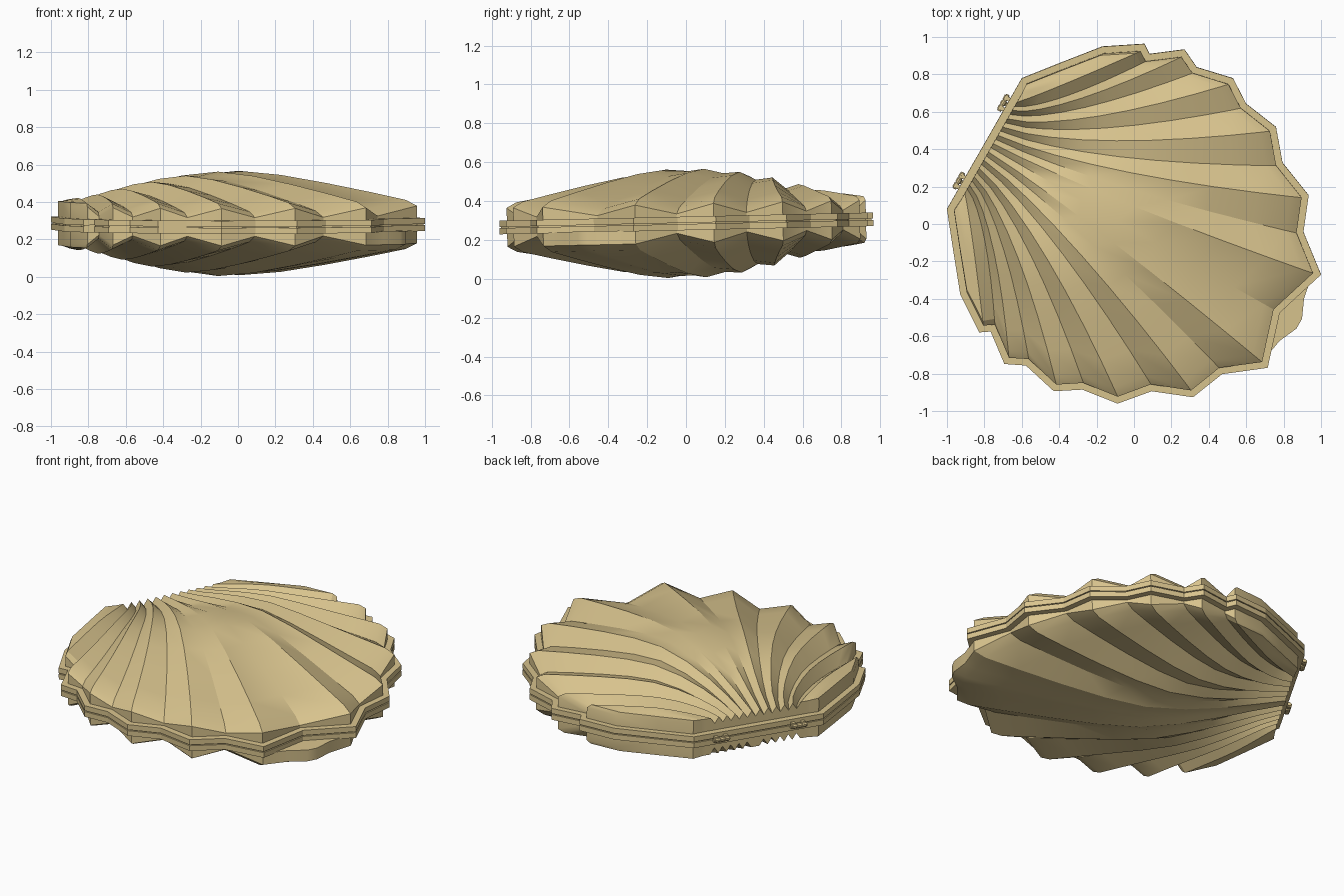
import bpy, bmesh, math
from mathutils import Matrix, Vector

if "Cube" in bpy.data.objects:
    bpy.data.objects.remove(bpy.data.objects["Cube"])

# One sandy colour for everything
sand = bpy.data.materials.new("sand_tan")
sand.diffuse_color = (0.69, 0.55, 0.27, 1)
sand.use_nodes = True
sand.node_tree.nodes["Principled BSDF"].inputs["Base Color"].default_value = sand.diffuse_color

# Shell frame: x runs from hinge to lip, y along the hinge, z = 0 on the seam
FRAME = (Matrix.Translation((0, 0, 0.285)) @ Matrix.Rotation(0.022, 4, 'X')
         @ Matrix.Translation((-0.80, 0.43, 0)) @ Matrix.Rotation(math.radians(-29.8), 4, 'Z'))

# Half of the scalloped rim: lip centre groove, then ridge/groove pairs, then plain flank
HALF = [(1.82, 0), (1.91, .287), (1.715, .438), (1.642, .622), (1.434, .704),
        (1.309, .852), (1.108, .881), (.98, .964), (.782, .919), (.678, .969),
        (.528, .855), (.478, .889), (.289, .764), (.134, .572), (0, .403)]
N = len(HALF)
OUTLINE = [(t, -s) for t, s in HALF[:0:-1]] + HALF
PEAK = [.27, .28, .255, .26, .218, .227, .17, .19, .128, .158, .092, .14, .132, .125, .115]
ROWS = [0, .1, .2, .32, .45, .58, .72, .86, .965, 1]


def finish(bm, name, smooth=None):
    bmesh.ops.recalc_face_normals(bm, faces=bm.faces)
    bm.transform(FRAME)
    me = bpy.data.meshes.new(name)
    bm.to_mesh(me)
    bm.free()
    ob = bpy.data.objects.new(name, me)
    bpy.context.collection.objects.link(ob)
    me.materials.append(sand)
    if smooth:
        bpy.ops.object.select_all(action='DESELECT')
        ob.select_set(True)
        bpy.context.view_layer.objects.active = ob
        bpy.ops.object.shade_smooth_by_angle(angle=math.radians(smooth))
    return ob


def inset(points, d):
    """Mitred inward offset of a counter-clockwise outline."""
    out = []
    for i, p in enumerate(points):
        p = Vector(p)
        a = (p - Vector(points[i - 1])).normalized()
        b = (Vector(points[(i + 1) % len(points)]) - p).normalized()
        na, nb = Vector((-a.y, a.x)), Vector((-b.y, b.x))
        m = (na + nb).normalized()
        out.append(p + m * d / max(m.dot(na), 0.6))
    return out


def height(u, start, peak, end):
    um = .48
    if u < um:
        return start + (peak - start) * math.sin(math.pi / 2 * u / um) ** 1.1
    return end + (peak - end) * (1 - ((u - um) / (1 - um)) ** 1.25)


def column(end, k, sign, centre_ridge=False):
    """Points along one ridge or groove from hinge to edge."""
    ridge = k % 2 == 1 or k > 11 or centre_ridge
    s0 = sign * (.0255 * k if k <= 11 else .28 + .017 * (k - 11))
    t0 = .04
    h0, h1 = (.112, .118) if ridge else (.075, .068)
    pts = []
    for u in ROWS:
        t = t0 + (end[0] - t0) * u
        s = s0 + (end[1] - s0) * u ** (1.32 if k < 11 else 1.05)
        h = height(u, h0, PEAK[k], h1)
        pts.append(Vector((t, s, h - (.018 if u == 1 else 0))))
    return pts


def shell(name, flip, tab):
    ends = inset(OUTLINE, .036)
    cols = []
    for i, e in enumerate(ends):
        k = abs(i - (N - 1))
        sign = 1 if i > N - 1 else -1
        if k == 0 and tab:
            # thumb lip: the lower shell swells out at the centre
            for t, s in ((1.895, -.13), (1.94, -.03), (1.94, .03), (1.895, .13)):
                c = column((t, s), 0, 1, True)
                for p, u in zip(c, ROWS):
                    p.y += s * .08 * (1 - u)
                cols.append(c)
        else:
            cols.append(column(e, k, sign))
    bm = bmesh.new()
    grid = [[bm.verts.new(p) for p in c] for c in cols]
    for a, b in zip(grid, grid[1:]):
        for j in range(len(ROWS) - 1):
            bm.faces.new((a[j], b[j], b[j + 1], a[j + 1]))
    # side wall down to the rim, then a closing face
    edge = [e for e in bm.edges if e.is_boundary]
    new = bmesh.ops.extrude_edge_only(bm, edges=edge)["geom"]
    for v in new:
        if isinstance(v, bmesh.types.BMVert):
            v.co.z = .03
    rim = [e for e in new if isinstance(e, bmesh.types.BMEdge) and e.is_boundary]
    bmesh.ops.contextual_create(bm, geom=rim)
    if flip:
        bm.transform(Matrix.Scale(-1, 4, (0, 0, 1)))
    finish(bm, name, 25)


def rim(name, z0, z1, grow):
    outer, inner = inset(OUTLINE, -grow), inset(OUTLINE, .06)
    bm = bmesh.new()
    loops = [[bm.verts.new((p[0], p[1], z)) for p in ring]
             for ring, z in ((outer, z0), (outer, z1), (inner, z1), (inner, z0))]
    n = len(outer)
    for r in range(4):
        a, b = loops[r], loops[(r + 1) % 4]
        for i in range(n):
            j = (i + 1) % n
            bm.faces.new((a[i], a[j], b[j], b[i]))
    finish(bm, name)


def hinge(name, s):
    bm = bmesh.new()
    turn = Matrix.Rotation(math.pi / 2, 4, 'X')
    # pin and knuckles
    for off, r, ln in ((0, .011, .10), (-.03, .016, .024), (0, .016, .024), (.03, .016, .024)):
        bmesh.ops.create_cone(bm, cap_ends=True, segments=10, radius1=r, radius2=r, depth=ln,
                              matrix=Matrix.Translation((-.02, s + off, 0)) @ turn)
    # leaves joining the rims
    for off, z in ((-.03, .01), (0, -.01), (.03, .01)):
        bmesh.ops.create_cube(bm, size=1, matrix=Matrix.Translation((-.004, s + off, z))
                              @ Matrix.Diagonal((.036, .022, .016, 1)))
    finish(bm, name, 30)


shell("upper_shell", False, False)
shell("lower_shell", True, True)
rim("upper_rim", .003, .035, 0)
rim("lower_rim", -.035, -.003, 0)
rim("seam_gasket", -.003, .003, -.008)
hinge("hinge_back", .24)
hinge("hinge_front", -.24)
